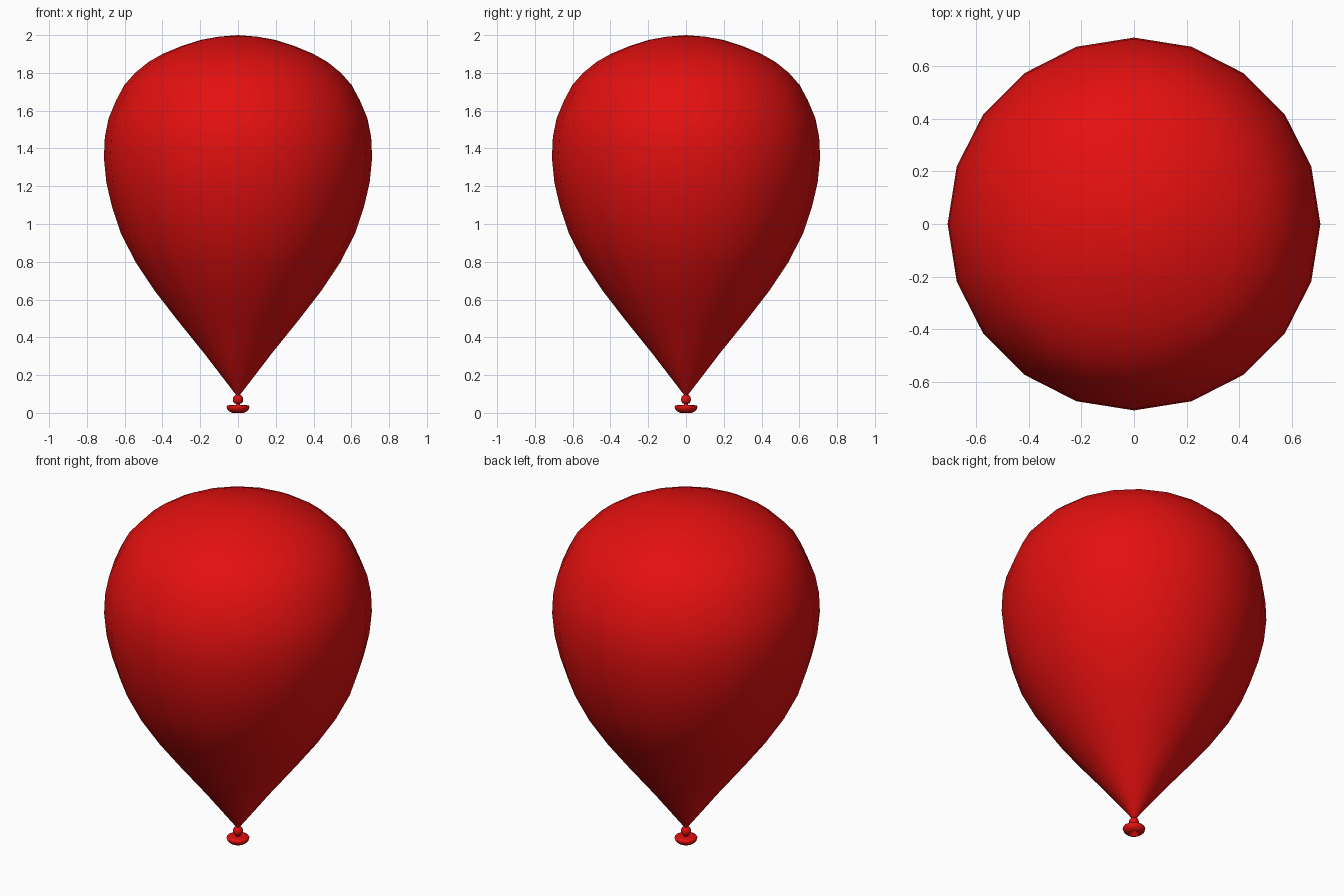
import bpy, bmesh, math

if "Cube" in bpy.data.objects:
    bpy.data.objects.remove(bpy.data.objects["Cube"])

red = bpy.data.materials.new("balloon red")
red.diffuse_color = (0.77, 0.005, 0.005, 1)
red.use_nodes = True
red.node_tree.nodes["Principled BSDF"].inputs["Base Color"].default_value = red.diffuse_color


def lathe(name, profile, sides, angle):
    """Revolve (radius, height) points around z; radius 0 closes to a pole."""
    bm = bmesh.new()
    rings = []
    for r, z in profile:
        if r == 0:
            rings.append([bm.verts.new((0, 0, z))] * sides)
        else:
            rings.append([bm.verts.new((r * math.cos(2 * math.pi * i / sides),
                                        r * math.sin(2 * math.pi * i / sides), z))
                          for i in range(sides)])
    for a, b in zip(rings, rings[1:]):
        for i in range(sides):
            j = (i + 1) % sides
            corners = list(dict.fromkeys((a[i], a[j], b[j], b[i])))
            bm.faces.new(corners)
    bmesh.ops.recalc_face_normals(bm, faces=bm.faces[:])
    mesh = bpy.data.meshes.new(name)
    bm.to_mesh(mesh)
    bm.free()
    obj = bpy.data.objects.new(name, mesh)
    bpy.context.collection.objects.link(obj)
    mesh.materials.append(red)
    bpy.ops.object.select_all(action='DESELECT')
    obj.select_set(True)
    bpy.context.view_layer.objects.active = obj
    bpy.ops.object.shade_smooth_by_angle(angle=math.radians(angle))
    return obj


# Teardrop envelope, from the neck up to the crown
lathe("balloon_body", [
    (0, 0.085), (0.014, 0.10), (0.175, 0.31), (0.32, 0.49), (0.44, 0.645),
    (0.543, 0.80), (0.62, 0.95), (0.668, 1.095), (0.697, 1.22), (0.71, 1.35),
    (0.705, 1.46), (0.685, 1.56), (0.645, 1.655), (0.602, 1.735),
    (0.545, 1.80), (0.475, 1.857), (0.40, 1.90), (0.30, 1.942),
    (0.195, 1.975), (0.10, 1.992), (0, 2.0)], 20, 60)

# Tied bead under the envelope
lathe("knot", [
    (0, 0.048), (0.018, 0.05), (0.026, 0.06), (0.027, 0.074),
    (0.024, 0.086), (0.014, 0.095), (0, 0.098)], 10, 60)

# Short stem between knot and lip
lathe("stem", [(0, 0.025), (0.011, 0.025), (0.011, 0.06), (0, 0.06)], 10, 60)

# Rolled lip with a hollow underside
lathe("lip", [
    (0, 0.041), (0.04, 0.041), (0.056, 0.040), (0.061, 0.032),
    (0.055, 0.016), (0.042, 0.005), (0.030, 0.0), (0.022, 0.008),
    (0.012, 0.022), (0, 0.026)], 16, 60)
